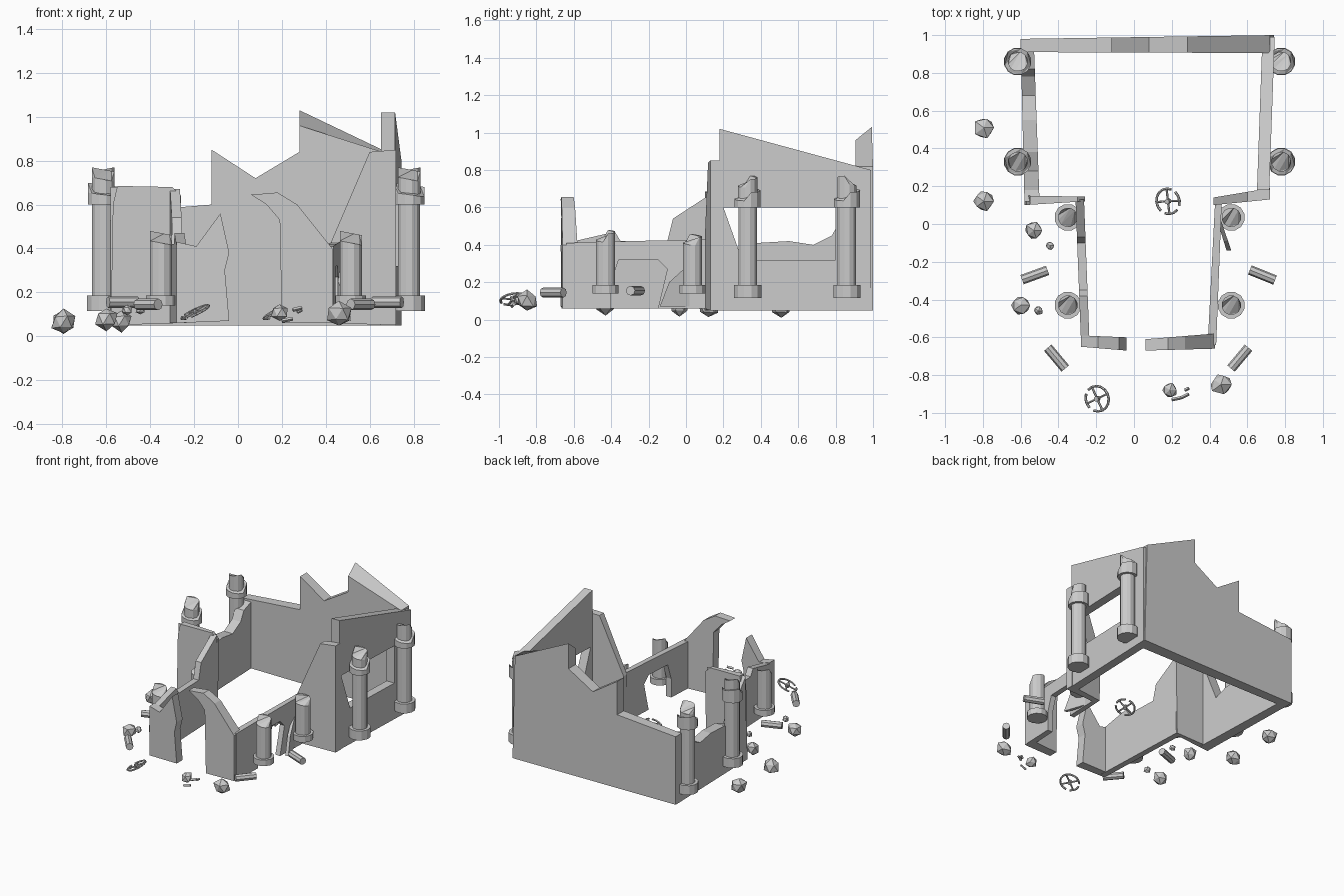
import bpy, bmesh, math, random
from mathutils import Vector, Matrix

if "Cube" in bpy.data.objects:
    bpy.data.objects.remove(bpy.data.objects["Cube"])

random.seed(4)


def finish(name, bm):
    bmesh.ops.recalc_face_normals(bm, faces=bm.faces[:])
    me = bpy.data.meshes.new(name)
    bm.to_mesh(me)
    bm.free()
    ob = bpy.data.objects.new(name, me)
    bpy.context.collection.objects.link(ob)
    return ob


def slab(name, axis, prof, outer, inner, drop=0.0):
    """Vertical wall: profile (u, z) along an axis, between two plan lines."""
    us = [p[0] for p in prof]
    lo, hi = min(us), max(us)
    bm = bmesh.new()
    sides = []
    for (a, b), d in ((outer, 0.0), (inner, drop)):
        ring = []
        for u, z in prof:
            w = a + (b - a) * (u - lo) / (hi - lo)
            z = z - d if z > 0.86 else z
            ring.append(bm.verts.new((u, w, z) if axis == 'x' else (w, u, z)))
        sides.append(ring)
    A, B = sides
    bm.faces.new(A)
    bm.faces.new(B[::-1])
    n = len(prof)
    for i in range(n):
        j = (i + 1) % n
        bm.faces.new((A[i], B[i], B[j], A[j]))
    return finish(name, bm)


def drum(bm, x, y, z0, z1, r, broken=None, n=12):
    """Upright prism; broken = angle of a stepped, slanted top."""
    rings = []
    for z in (z0, z1):
        ring = []
        for k in range(n):
            a = 2 * math.pi * (k + 0.5) / n
            zz = z
            if broken is not None and z == z1:
                c, s = math.cos(a - broken), math.sin(a - broken)
                zz = z - (0.0 if s > 0 else 0.045) - 0.02 * (c + 1) / 2
            ring.append(bm.verts.new((x + r * math.cos(a), y + r * math.sin(a), zz)))
        rings.append(ring)
    bm.faces.new(rings[0][::-1])
    cap = bm.faces.new(rings[1])
    for k in range(n):
        j = (k + 1) % n
        bm.faces.new((rings[0][k], rings[0][j], rings[1][j], rings[1][k]))
    if broken is not None:
        bmesh.ops.triangulate(bm, faces=[cap])


def beam(bm, p, q, r, n=6):
    p, q = Vector(p), Vector(q)
    rot = (q - p).to_track_quat('Z', 'Y').to_matrix().to_4x4()
    bmesh.ops.create_cone(bm, cap_ends=True, segments=n, radius1=r, radius2=r,
                          depth=(q - p).length,
                          matrix=Matrix.Translation((p + q) / 2) @ rot)


# Rear hall walls
slab("back_wall", 'x', [(-0.6, 0.05), (0.74, 0.05), (0.72, 0.82), (0.28, 1.03), (0.28, 0.84),
                        (0.08, 0.72), (-0.12, 0.85), (-0.12, 0.6), (-0.6, 0.56)],
     (0.98, 1.0), (0.91, 0.905), 0.07)
slab("left_rear_wall", 'y', [(0.12, 0.05), (0.95, 0.05), (0.95, 0.56), (0.82, 0.52), (0.78, 0.45),
                             (0.68, 0.4), (0.55, 0.42), (0.38, 0.41), (0.28, 0.37),
                             (0.18, 0.61), (0.12, 0.68)],
     (-0.58, -0.6), (-0.5, -0.53))
slab("right_rear_wall", 'y', [(0.15, 0.05), (0.99, 0.05), (0.99, 0.8), (0.18, 1.02), (0.18, 0.6),
                              (0.8, 0.6), (0.8, 0.32), (0.3, 0.32), (0.2, 0.6), (0.15, 0.6)],
     (0.715, 0.745), (0.65, 0.68))
# Shoulder walls joining the hall to the narrow front
slab("left_shoulder_wall", 'x', [(-0.58, 0.05), (-0.27, 0.06), (-0.26, 0.64), (-0.3, 0.68),
                                 (-0.55, 0.685), (-0.57, 0.6)],
     (0.10, 0.12), (0.15, 0.145))
slab("right_shoulder_wall", 'x', [(0.43, 0.06), (0.72, 0.05), (0.72, 0.85), (0.6, 0.84),
                                  (0.42, 0.42)],
     (0.10, 0.13), (0.14, 0.19))
# Narrow front walls
slab("left_front_wall", 'y', [(-0.64, 0.06), (0.14, 0.06), (0.13, 0.67), (-0.07, 0.54),
                              (-0.1, 0.42), (-0.35, 0.42), (-0.38, 0.47), (-0.64, 0.41)],
     (-0.28, -0.31), (-0.235, -0.265))
slab("right_front_wall", 'y', [(-0.64, 0.06), (-0.4, 0.06), (-0.4, 0.2), (-0.36, 0.32),
                               (-0.15, 0.32), (-0.1, 0.27), (-0.15, 0.06), (0.13, 0.06),
                               (0.13, 0.43), (-0.3, 0.42), (-0.64, 0.41)],
     (0.435, 0.465), (0.39, 0.43))
slab("right_wall_shard", 'y', [(-0.14, 0.07), (0.02, 0.07), (0.02, 0.3), (-0.09, 0.2)],
     (0.515, 0.46), (0.49, 0.44))
# Broken gateway
slab("front_wall_left", 'x', [(-0.28, 0.06), (-0.04, 0.07), (-0.06, 0.3), (-0.04, 0.38),
                              (-0.08, 0.56), (-0.19, 0.41), (-0.28, 0.43)],
     (-0.65, -0.67), (-0.59, -0.6))
slab("front_wall_right", 'x', [(0.2, 0.06), (0.43, 0.06), (0.43, 0.4), (0.27, 0.6), (0.18, 0.655),
                               (0.06, 0.645), (0.13, 0.6), (0.19, 0.53)],
     (-0.67, -0.66), (-0.61, -0.58))

# Columns: tall with collar at the rear, short and snapped at the front
for side, xr, xf in (("left", -0.615, -0.35), ("right", 0.78, 0.515)):
    for i, y in enumerate((0.33, 0.86)):
        bm = bmesh.new()
        drum(bm, xr, y, 0.115, 0.185, 0.075)
        drum(bm, xr, y, 0.185, 0.61, 0.052)
        drum(bm, xr, y, 0.6, 0.7, 0.072, 0.0)
        drum(bm, xr, y, 0.6, 0.77, 0.053, math.pi * i)
        finish(f"{side}_tall_column_{i}", bm)
    for i, y in enumerate((-0.43, 0.035)):
        bm = bmesh.new()
        drum(bm, xf, y, 0.14, 0.185, 0.072)
        drum(bm, xf, y, 0.185, 0.48 - 0.02 * i, 0.052,
             0.0 if i == 0 else (-0.7 if side == "left" else 0.7))
        finish(f"{side}_short_column_{i}", bm)

# Fallen column drums
for i, (x, y, z, a) in enumerate([(-0.525, -0.27, 0.155, 20), (0.68, -0.27, 0.155, -22),
                                  (-0.41, -0.71, 0.145, -50), (0.56, -0.71, 0.145, 50)]):
    bm = bmesh.new()
    d = Vector((math.cos(math.radians(a)), math.sin(math.radians(a)), 0)) * 0.072
    c = Vector((x, y, z))
    beam(bm, c - d, c + d, 0.026, 8)
    finish(f"fallen_drum_{i}", bm)

# Rubble
for i, (x, y, z, r) in enumerate([(-0.795, 0.51, 0.065, 0.06), (-0.795, 0.12, 0.065, 0.057),
                                  (-0.53, -0.035, 0.07, 0.05), (-0.6, -0.43, 0.08, 0.053),
                                  (-0.445, -0.115, 0.12, 0.024), (-0.505, -0.46, 0.12, 0.026),
                                  (0.46, -0.85, 0.1, 0.058), (0.19, -0.88, 0.11, 0.042)]):
    bm = bmesh.new()
    bmesh.ops.create_icosphere(bm, subdivisions=1, radius=r)
    for v in bm.verts:
        v.co = v.co * random.uniform(0.85, 1.12) + Vector((x, y, z))
    finish(f"rubble_{i}", bm)

# Splinters
bm = bmesh.new()
for p, q in (((0.2, -0.93, 0.07), (0.25, -0.92, 0.08)), ((0.25, -0.92, 0.12), (0.29, -0.9, 0.13)),
             ((0.27, -0.88, 0.11), (0.29, -0.87, 0.12))):
    beam(bm, p, q, 0.009, 4)
finish("splinters", bm)

# Broken cart wheels
for i, (x, y, turn, gaps) in enumerate([(-0.195, -0.925, 0.4, (5, 9)), (0.18, 0.12, 0.05, (2, 10, 14))]):
    bm = bmesh.new()
    rim = [Vector((0.068 * math.cos(k * math.pi / 8), 0.068 * math.sin(k * math.pi / 8), 0))
           for k in range(16)]
    for k in range(16):
        if k not in gaps:
            beam(bm, rim[k], rim[(k + 1) % 16], 0.007)
    for k in (0, 4, 8, 12):
        beam(bm, (0, 0, 0), rim[k], 0.006)
    beam(bm, (0, 0, -0.014), (0, 0, 0.014), 0.014, 8)
    m = (Matrix.Translation((x, y, 0.11)) @ Matrix.Rotation(-0.45, 4, 'Y')
         @ Matrix.Rotation(0.15, 4, 'X') @ Matrix.Rotation(turn, 4, 'Z'))
    bmesh.ops.transform(bm, matrix=m, verts=bm.verts[:])
    finish(f"cart_wheel_{i}", bm)
